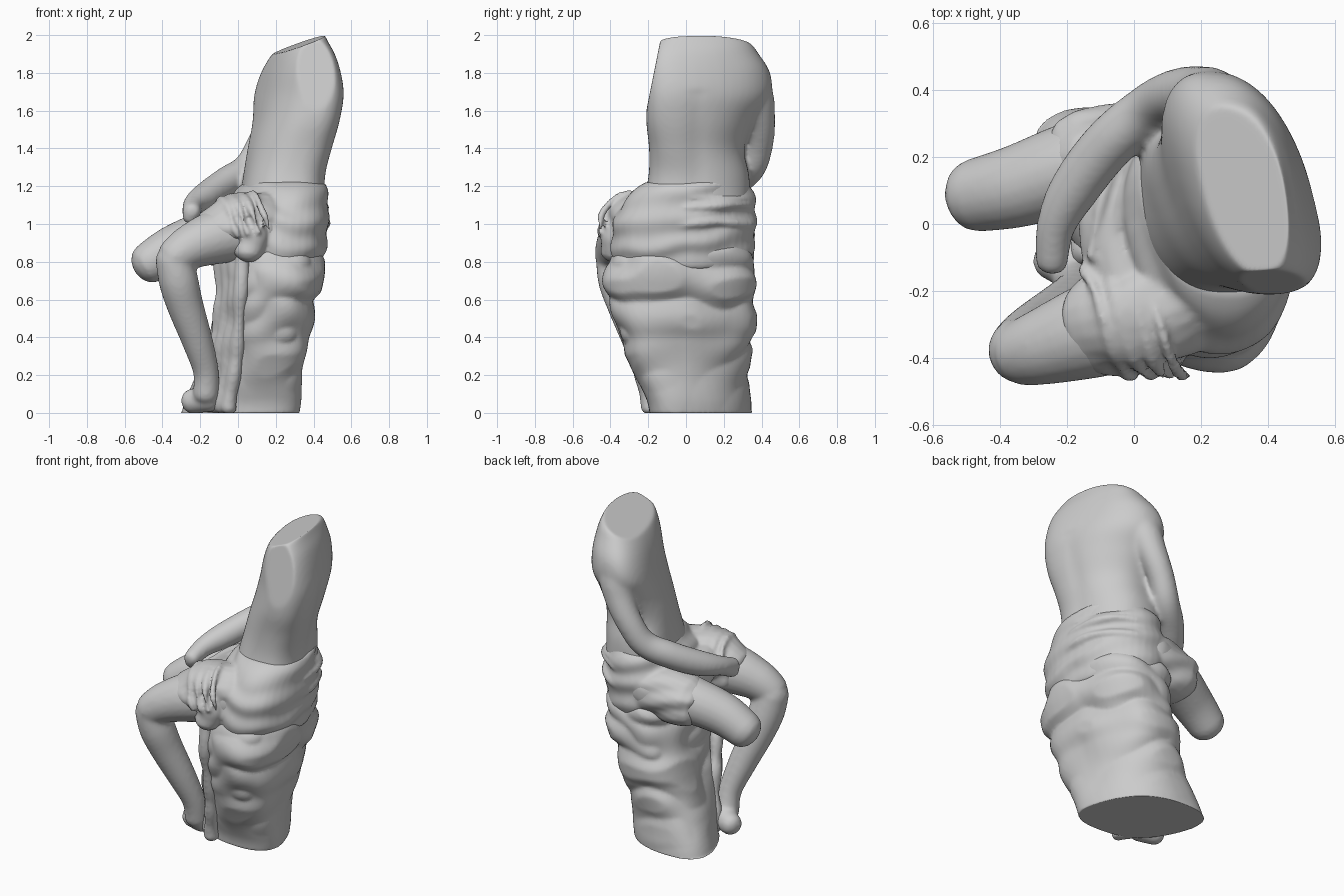
import bpy, bmesh, math
from mathutils import Vector, noise

if "Cube" in bpy.data.objects:
    bpy.data.objects.remove(bpy.data.objects["Cube"])


def spline(pts, steps=5):
    """Catmull-Rom resampling of rows of numbers."""
    out = []
    n = len(pts)
    for i in range(n - 1):
        a, b, c, d = pts[max(i - 1, 0)], pts[i], pts[i + 1], pts[min(i + 2, n - 1)]
        for s in range(steps):
            t = s / steps
            out.append([0.5 * (2 * q + (r - p) * t + (2 * p - 5 * q + 4 * r - w) * t * t
                               + (3 * q - p - 3 * r + w) * t ** 3)
                        for p, q, r, w in zip(a, b, c, d)])
    return out + [list(pts[-1])]


def shell(bm, rings):
    """Closed skin through equal-sized point rings."""
    rows = [[bm.verts.new(p) for p in r] for r in rings]
    n = len(rows[0])
    for a, b in zip(rows, rows[1:]):
        for i in range(n):
            bm.faces.new((a[i], a[(i + 1) % n], b[(i + 1) % n], b[i]))
    bm.faces.new(rows[0][::-1])
    bm.faces.new(rows[-1])


def stack(bm, levels, n=2.4, sides=40):
    """Upright mass: levels of (z, xmin, xmax, ymin, ymax, shear), superellipse sections."""
    rings = []
    for z, x0, x1, y0, y1, shear in spline(levels):
        ring = []
        for i in range(sides):
            a = 2 * math.pi * i / sides
            c, s = math.cos(a), math.sin(a)
            v = math.copysign(abs(s) ** (2 / n), s)
            ring.append((math.copysign(abs(c) ** (2 / n), c) + shear * v, v))
        mu = max(p[0] for p in ring)
        rings.append([((x0 + x1) / 2 + u / mu * (x1 - x0) / 2,
                       (y0 + y1) / 2 + v * (y1 - y0) / 2, z) for u, v in ring])
    shell(bm, rings)


def limb(bm, path, sides=20):
    """Round-ended tube through (x, y, z, radius) points."""
    pts = spline(path)
    P = [Vector(p[:3]) for p in pts]
    rings = []
    for i, p in enumerate(P):
        t = (P[min(i + 1, len(P) - 1)] - P[max(i - 1, 0)]).normalized()
        ref = Vector((0.3, 1, 0.2)) if abs(t.y) < 0.75 else Vector((0, 0, 1))
        if i == 0:
            u = t.cross(ref).normalized()
        else:
            u = (u - t * u.dot(t)).normalized()
        v = t.cross(u)
        ring = lambda q, r: [q + (u * math.cos(2 * math.pi * k / sides)
                                  + v * math.sin(2 * math.pi * k / sides)) * r for k in range(sides)]
        r = pts[i][3]
        caps = [(math.sin(a), math.cos(a)) for a in (0.5, 1.0, 1.4)]
        if i == 0:
            rings += [ring(p - t * r * s * 0.75, r * c) for s, c in caps[::-1]]
        rings.append(ring(p, r))
        if i == len(P) - 1:
            rings += [ring(p + t * r * s * 0.75, r * c) for s, c in caps]
    shell(bm, rings)


def sculpt(name, bm, voxel=0.012, smooth=6, relief=None, cuts=(), polish=0):
    """Fuse the skins, soften, add surface relief, flatten against cut planes, polish."""
    bmesh.ops.recalc_face_normals(bm, faces=bm.faces)
    me = bpy.data.meshes.new(name)
    bm.to_mesh(me)
    bm.free()
    ob = bpy.data.objects.new(name, me)
    bpy.context.collection.objects.link(ob)
    m = ob.modifiers.new("fuse", 'REMESH')
    m.mode, m.voxel_size = 'VOXEL', voxel
    m = ob.modifiers.new("soften", 'SMOOTH')
    m.factor, m.iterations = 0.5, smooth
    dg = bpy.context.evaluated_depsgraph_get()
    me = bpy.data.meshes.new_from_object(ob.evaluated_get(dg))
    ob.modifiers.clear()
    ob.data = me
    if relief:
        moved = [v.co + v.normal * relief(v.co) for v in me.vertices]
        for v, c in zip(me.vertices, moved):
            v.co = c
    for origin, normal in cuts:
        o, nn = Vector(origin), Vector(normal).normalized()
        for v in me.vertices:
            d = (v.co - o).dot(nn)
            if d > 0:
                v.co -= nn * d
    if polish:
        m = ob.modifiers.new("polish", 'SMOOTH')
        m.factor, m.iterations = 0.5, polish
    for p in me.polygons:
        p.use_smooth = True
    return ob


# leaning torso, with worn breaks at neck and missing arm
bm = bmesh.new()
stack(bm, [(1.08, 0.0, 0.46, -0.24, 0.34, -0.15), (1.25, 0.025, 0.46, -0.20, 0.335, -0.2),
           (1.40, 0.05, 0.495, -0.195, 0.31, -0.3), (1.55, 0.075, 0.54, -0.21, 0.37, -0.42),
           (1.68, 0.085, 0.56, -0.21, 0.45, -0.5), (1.80, 0.12, 0.545, -0.205, 0.445, -0.5),
           (1.90, 0.18, 0.515, -0.185, 0.385, -0.45), (1.97, 0.25, 0.475, -0.15, 0.33, -0.4),
           (2.02, 0.34, 0.45, -0.08, 0.20, -0.3)], n=2.4)
# lowered arm crossing the lap, with hand
limb(bm, [(0.28, 0.22, 1.78, 0.12), (0.24, 0.34, 1.70, 0.115), (0.195, 0.385, 1.57, 0.09),
          (0.125, 0.385, 1.43, 0.078), (0.05, 0.345, 1.30, 0.077), (-0.06, 0.255, 1.225, 0.08),
          (-0.175, 0.11, 1.145, 0.075), (-0.235, -0.01, 1.10, 0.058), (-0.245, -0.115, 1.065, 0.05)])
limb(bm, [(-0.245, -0.03, 1.08, 0.05), (-0.255, -0.11, 1.035, 0.042)])


def body_relief(c):
    # shallow spine furrow
    spine = -0.006 * math.exp(-((c.y - 0.06) / 0.05) ** 2) if c.x > 0.38 and c.z < 1.7 else 0
    return spine + 0.004 * noise.noise(c * 5)


sculpt("torso_and_arm", bm, relief=body_relief, polish=12,
       cuts=[((0.42, 0.1, 1.985), (-0.36, -0.05, 0.93)), ((0.35, -0.19, 1.7), (0, -1, 0.2))])

# bent near leg with foot, and broken far thigh
bm = bmesh.new()
limb(bm, [(0.12, -0.24, 0.98, 0.16), (-0.10, -0.31, 0.935, 0.147), (-0.25, -0.36, 0.88, 0.12),
          (-0.335, -0.385, 0.825, 0.10)])
limb(bm, [(-0.34, -0.38, 0.82, 0.098), (-0.315, -0.36, 0.70, 0.105), (-0.28, -0.32, 0.57, 0.097),
          (-0.215, -0.255, 0.38, 0.082), (-0.17, -0.20, 0.22, 0.068), (-0.17, -0.17, 0.10, 0.07)])
limb(bm, [(-0.15, -0.14, 0.08, 0.075), (-0.25, -0.10, 0.06, 0.065)])
limb(bm, [(0.10, 0.22, 0.98, 0.15), (-0.14, 0.18, 0.94, 0.14), (-0.34, 0.115, 0.87, 0.125),
          (-0.475, 0.085, 0.79, 0.11)])
sculpt("legs", bm, smooth=8, cuts=[((0, 0, 0), (0, 0, -1))])

# cloth wrapped round hips and thighs
bm = bmesh.new()
stack(bm, [(0.76, 0.0, 0.43, -0.38, 0.33, -0.1), (0.86, -0.06, 0.465, -0.395, 0.36, -0.1),
           (1.0, -0.07, 0.48, -0.39, 0.37, -0.12), (1.1, -0.04, 0.48, -0.345, 0.365, -0.15),
           (1.17, -0.01, 0.47, -0.28, 0.355, -0.18), (1.22, 0.02, 0.46, -0.21, 0.33, -0.2)], n=2.1)
limb(bm, [(0.15, -0.22, 1.01, 0.165), (0.0, -0.275, 0.99, 0.17), (-0.09, -0.295, 0.95, 0.157)])
limb(bm, [(0.08, -0.36, 0.98, 0.09), (0.06, -0.38, 0.86, 0.08)])
limb(bm, [(0.10, 0.20, 0.97, 0.165), (-0.05, 0.2, 0.95, 0.16), (-0.15, 0.19, 0.93, 0.155)])
limb(bm, [(-0.02, -0.18, 1.02, 0.10), (-0.07, 0.0, 1.01, 0.10), (-0.03, 0.15, 1.0, 0.10)])
# rolled folds round the back
for z, drop, r in ((1.16, 0.03, 0.02), (1.05, -0.05, 0.022), (0.94, -0.07, 0.022)):
    k = 0.005 if z < 1.1 else -0.005
    limb(bm, [(0.20 + (0.26 + k) * math.cos(a), 0.03 + (0.31 + k) * math.sin(a),
               z - drop * math.cos(a - 0.6), r)
              for a in [math.radians(d) for d in range(-45, 100, 20)]], 10)
# folds hooped over the near thigh, then slanting across the lap
for i in range(4):
    x = -0.15 + 0.055 * i
    limb(bm, [(x + 0.03 * j, -0.285 + 0.17 * math.cos(a), 0.96 + 0.012 * i + 0.17 * math.sin(a), 0.016)
              for j, a in enumerate((0.5, 1.0, 1.6, 2.2, 2.8, 3.3))], 10)
for i in range(3):
    x = -0.10 + 0.06 * i
    limb(bm, [(x + 0.05, 0.20, 1.09 + 0.01 * i, 0.024), (x, 0.06, 1.10, 0.022),
              (x - 0.03, -0.10, 1.085, 0.018)], 10)


def fold_relief(c):
    w = c.z + 0.25 * c.x - 0.15 * c.y + 0.05 * noise.noise(c * 4)
    return 0.006 * math.sin(45 * w) + 0.008 * noise.noise(c * 6)


sculpt("hip_drapery", bm, 0.011, 5, fold_relief)

# cloth hanging behind the shin
bm = bmesh.new()
for i in range(4):
    x, y = -0.10 + 0.035 * i, -0.20 - 0.05 * i
    limb(bm, [(x + 0.02, y, 0.86, 0.05), (x + 0.01, y + 0.01, 0.62, 0.038), (x - 0.01, y + 0.07, 0.38, 0.036),
              (x - 0.05, y + 0.13 + 0.01 * i, 0.03, 0.045)], 12)
sculpt("hanging_folds", bm, 0.011, 6, lambda c: 0.016 * noise.noise(c * 7), [((0, 0, 0), (0, 0, -1))])

# craggy rock seat
bm = bmesh.new()
stack(bm, [(-0.03, -0.31, 0.32, -0.19, 0.35, -0.4), (0.06, -0.28, 0.335, -0.205, 0.345, -0.4),
           (0.2, -0.22, 0.345, -0.27, 0.325, -0.35), (0.4, -0.14, 0.375, -0.345, 0.34, -0.25),
           (0.6, -0.10, 0.405, -0.42, 0.365, -0.15), (0.74, -0.08, 0.44, -0.435, 0.365, -0.1),
           (0.84, -0.06, 0.44, -0.40, 0.35, -0.1), (0.9, 0.0, 0.40, -0.34, 0.30, -0.1)], n=2.5)


def rock_relief(c):
    # rounded boulders with creases, calmer toward the base
    fade = min(1, max(0.1, (c.z - 0.05) / 0.4))
    q = Vector((c.x * 3.2 + 2, c.y * 3.2, c.z * 5.2))
    return fade * (0.075 * min(0.45, abs(noise.noise(q))) - 0.014 + 0.02 * noise.noise(q * 0.7 + Vector((3, 1, 7))))


sculpt("rock_seat", bm, 0.013, 6, rock_relief, [((0, 0, 0.0), (0, 0, -1))], polish=3)
